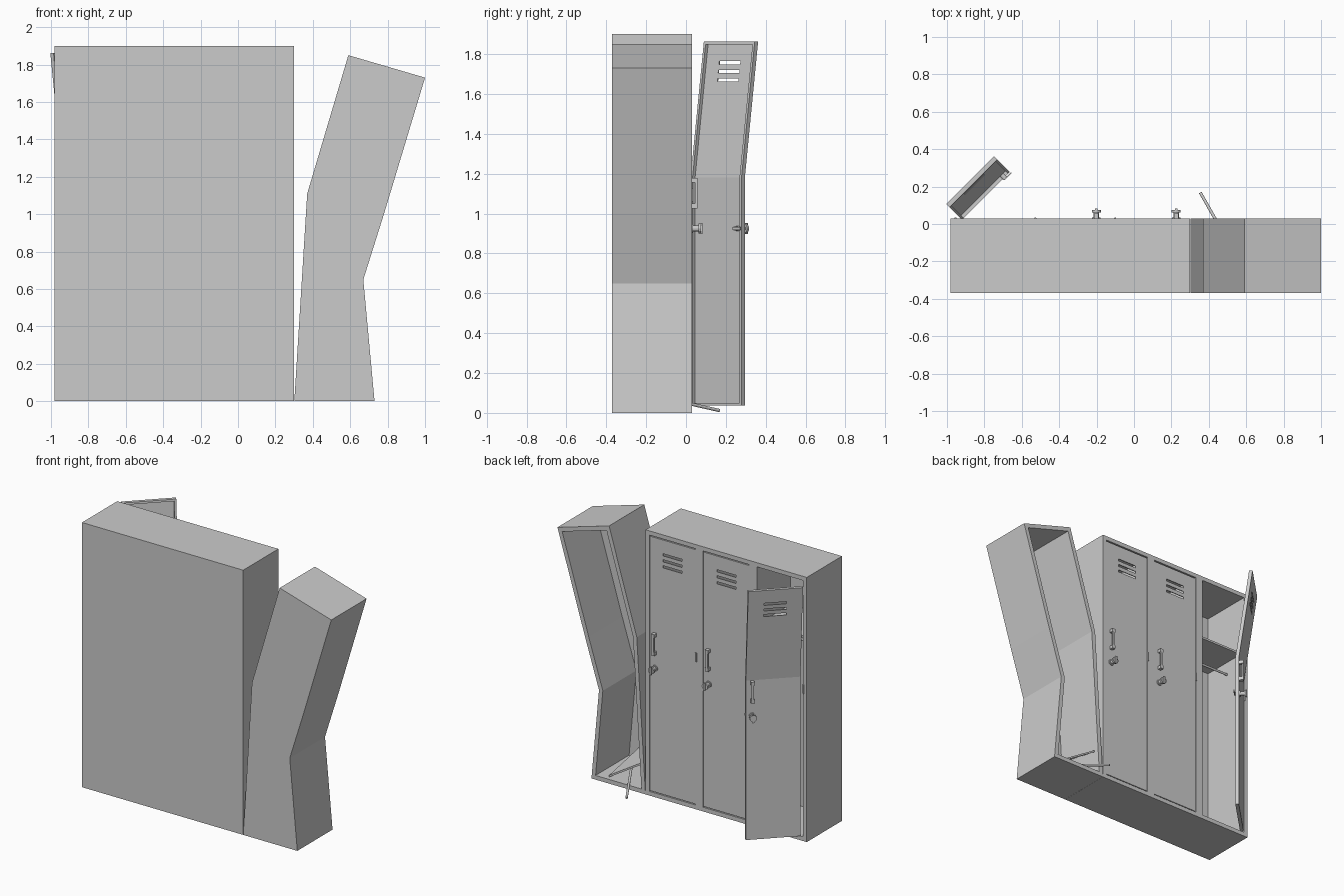
import bpy, bmesh, math
from mathutils import Matrix, Vector

if "Cube" in bpy.data.objects:
    bpy.data.objects.remove(bpy.data.objects["Cube"])

FRONT, BACK, WALL = 0.03, -0.37, 0.03
CELL = 1.28 / 3
DOOR_W, DOOR_Z0, DOOR_Z1 = 0.361, 0.036, 1.862
BEND_Z = 1.18


def finish(bm, name):
    bmesh.ops.recalc_face_normals(bm, faces=bm.faces)
    me = bpy.data.meshes.new(name)
    bm.to_mesh(me)
    bm.free()
    ob = bpy.data.objects.new(name, me)
    bpy.context.collection.objects.link(ob)
    return ob


def add_box(bm, lo, hi):
    lo, hi = Vector(lo), Vector(hi)
    m = Matrix.Translation((lo + hi) / 2) @ Matrix.Diagonal((*(hi - lo), 1))
    bmesh.ops.create_cube(bm, size=1, matrix=m)


def add_rod(bm, a, b, r, sides=12):
    a, b = Vector(a), Vector(b)
    m = Matrix.Translation((a + b) / 2) @ (b - a).to_track_quat('Z', 'Y').to_matrix().to_4x4()
    bmesh.ops.create_cone(bm, cap_ends=True, segments=sides, radius1=r, radius2=r,
                          depth=(b - a).length, matrix=m)


def cabinet(name, profile, cuts=()):
    """Extrude a front profile and hollow each compartment from the front."""
    bm = bmesh.new()
    face = bm.faces.new([bm.verts.new((x, BACK, z)) for x, z in profile])
    ext = bmesh.ops.extrude_face_region(bm, geom=[face])['geom']
    verts = [v for v in ext if isinstance(v, bmesh.types.BMVert)]
    bmesh.ops.translate(bm, verts=verts, vec=(0, FRONT - BACK, 0))
    if len([f for f in bm.faces if all(v.co.y < BACK + 1e-4 for v in f.verts)]) == 0:
        bm.faces.new([v for v in bm.verts if v.co.y < BACK + 1e-4])
    for x in cuts:
        bmesh.ops.bisect_plane(bm, geom=bm.verts[:] + bm.edges[:] + bm.faces[:],
                               plane_co=(x, 0, 0), plane_no=(1, 0, 0))
    bmesh.ops.recalc_face_normals(bm, faces=bm.faces)
    fronts = [f for f in bm.faces if f.normal.y > 0.9]
    bmesh.ops.inset_individual(bm, faces=fronts, thickness=WALL, use_even_offset=True)
    inner = bmesh.ops.extrude_discrete_faces(bm, faces=fronts)['faces']
    for f in inner:
        bmesh.ops.translate(bm, verts=f.verts[:], vec=(0, BACK + 0.02 - FRONT, 0))
    return finish(bm, name)


def door(name, loc, angle=0.0, lean=0.0):
    """Door in local space: hinge edge at x=0, outer face at y=0."""
    bm = bmesh.new()
    t, d, W = 0.006, 0.024, DOOR_W
    # Panel strips leaving three vent slots open
    sx0, sx1 = 0.105, 0.255
    add_box(bm, (0, -t, DOOR_Z0), (sx0, 0, DOOR_Z1))
    add_box(bm, (sx1, -t, DOOR_Z0), (W, 0, DOOR_Z1))
    z = DOOR_Z0
    for s in (1.67, 1.713, 1.756):
        add_box(bm, (sx0, -t, z), (sx1, 0, s - 0.008))
        z = s + 0.008
    add_box(bm, (sx0, -t, z), (sx1, 0, DOOR_Z1))
    # Folded rim on the inside
    add_box(bm, (0, -d, DOOR_Z0), (0.014, -t, DOOR_Z1))
    add_box(bm, (W - 0.014, -d, DOOR_Z0), (W, -t, DOOR_Z1))
    add_box(bm, (0.014, -d, DOOR_Z0), (W - 0.014, -t, DOOR_Z0 + 0.014))
    add_box(bm, (0.014, -d, DOOR_Z1 - 0.014), (W - 0.014, -t, DOOR_Z1))
    # Crease the upper part outward
    if lean:
        bmesh.ops.bisect_plane(bm, geom=bm.verts[:] + bm.edges[:] + bm.faces[:],
                               plane_co=(0, 0, BEND_Z), plane_no=(0, 0, 1))
        for v in bm.verts:
            v.co.y += lean * max(0, (v.co.z - BEND_Z) / (DOOR_Z1 - BEND_Z))
    parts = [finish(bm, name)]

    # Pull handle
    hx = W - 0.042
    bm = bmesh.new()
    add_box(bm, (hx - 0.008, 0.018, 1.04), (hx + 0.008, 0.029, 1.165))
    for z in (1.026, 1.155):
        add_box(bm, (hx - 0.012, 0, z), (hx + 0.012, 0.029, z + 0.024))
    parts.append(finish(bm, name + "_handle"))

    # Lock knob with inside latch
    bm = bmesh.new()
    add_rod(bm, (hx, 0, 0.925), (hx, 0.008, 0.925), 0.022)
    add_rod(bm, (hx, 0.008, 0.925), (hx, 0.034, 0.925), 0.014)
    add_rod(bm, (hx, 0.034, 0.925), (hx, 0.048, 0.925), 0.024)
    add_box(bm, (hx - 0.007, 0.048, 0.897), (hx + 0.007, 0.056, 0.953))
    add_rod(bm, (hx, -0.03, 0.925), (hx, -t, 0.925), 0.013)
    add_box(bm, (hx - 0.008, -0.036, 0.917), (hx + 0.045, -0.03, 0.933))
    parts.append(finish(bm, name + "_lock"))
    for p in parts:
        p.location = loc
        p.rotation_euler.z = angle


# Straight three-compartment body and the buckled fourth locker
x0 = -0.98
cabinet("locker_body", [(x0, 0), (0.30, 0), (0.30, 1.9), (x0, 1.9)],
        [x0 + CELL, x0 + 2 * CELL])
cabinet("bent_locker", [(0.301, 0), (0.73, 0), (0.67, 0.65), (0.78, 1.0),
                        (1.0, 1.73), (0.59, 1.85), (0.37, 1.11)])

# Shelf, hanging rod and hinge in each straight compartment
for i in range(3):
    a, b = x0 + i * CELL + WALL, x0 + (i + 1) * CELL - WALL
    bm = bmesh.new()
    add_box(bm, (a, BACK + 0.02, 1.44), (b, -0.005, 1.455))
    finish(bm, f"shelf_{i + 1}")
    bm = bmesh.new()
    add_rod(bm, (a, -0.15, 1.345), (b, -0.15, 1.345), 0.008)
    finish(bm, f"hanging_rod_{i + 1}")
    bm = bmesh.new()
    add_rod(bm, (a - 0.004, FRONT, 1.06), (a - 0.004, FRONT, 1.125), 0.006, 8)
    finish(bm, f"hinge_{i + 1}")
    if i:
        door(f"door_{i + 1}", (a + 0.003, FRONT - 0.002, 0))

# Open, creased door
door("door_1", (-0.937, 0.04, 0), math.radians(45), 0.094)

# Fallen shelf and rod in the buckled locker
bm = bmesh.new()
add_box(bm, (0, 0, 0), (1, 1, 1))
u, v, w = (-0.26, 0, 0.16), (0, -0.34, 0.07), (0, 0, 0.014)
m = Matrix((u, v, w)).transposed().to_4x4()
bmesh.ops.transform(bm, verts=bm.verts, matrix=Matrix.Translation((0.61, 0, 0.03)) @ m)
finish(bm, "fallen_shelf")
bm = bmesh.new()
add_rod(bm, (0.355, 0.167, 0.012), (0.546, -0.17, 0.088), 0.008)
finish(bm, "fallen_rod")
